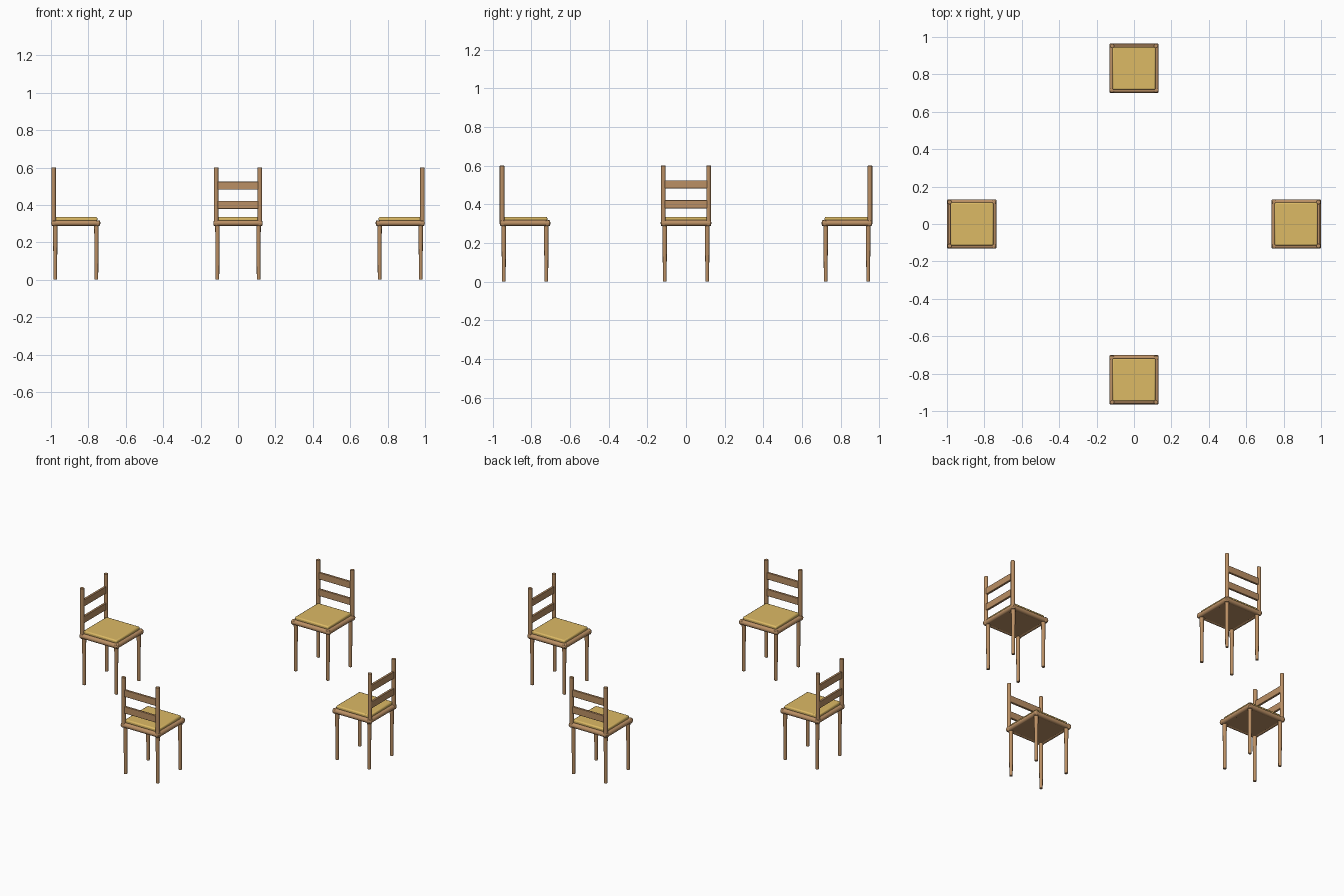
import bpy, math
from mathutils import Matrix, Vector

if "Cube" in bpy.data.objects:
    bpy.data.objects.remove(bpy.data.objects["Cube"])


def material(name, rgb):
    m = bpy.data.materials.new(name)
    m.diffuse_color = (*rgb, 1)
    m.use_nodes = True
    m.node_tree.nodes["Principled BSDF"].inputs["Base Color"].default_value = m.diffuse_color
    return m


WOOD = material("wood", (0.50, 0.28, 0.13))
FABRIC = material("cushion_fabric", (0.72, 0.49, 0.13))


def finish(name, mat, place, bevel=0):
    ob = bpy.context.object
    ob.name = name
    ob.data.materials.append(mat)
    bpy.ops.object.transform_apply(location=False, rotation=False, scale=True)
    if bevel:
        mod = ob.modifiers.new("soft_edges", 'BEVEL')
        mod.width, mod.segments = bevel, 2
    bpy.ops.object.shade_smooth_by_angle(angle=math.radians(40))
    ob.matrix_world = place @ ob.matrix_basis
    return ob


def box(name, loc, size, mat, place, bevel=0):
    bpy.ops.mesh.primitive_cube_add(size=1, location=loc)
    bpy.context.object.scale = size
    return finish(name, mat, place, bevel)


def rod(name, a, b, r1, r2, place, bevel=0.002):
    a, b = Vector(a), Vector(b)
    rot = (b - a).to_track_quat('Z', 'Y').to_euler()
    bpy.ops.mesh.primitive_cone_add(vertices=16, radius1=r1, radius2=r2, depth=(b - a).length,
                                    location=(a + b) / 2, rotation=rot)
    ob = finish(name, WOOD, place)
    if bevel:
        mod = ob.modifiers.new("rounded_ends", 'BEVEL')
        mod.width, mod.segments = bevel, 2
    return ob


def chair(place):
    # seat: base panel, round frame rails, cushion
    box("seat_panel", (0, 0, 0.303), (0.238, 0.238, 0.024), WOOD, place)
    for s in (-1, 1):
        rod("seat_rail_side", (s * .117, -.13, .303), (s * .117, .13, .303), .015, .015, place, .004)
        rod("seat_rail_cross", (-.13, s * .117, .303), (.13, s * .117, .303), .015, .015, place, .004)
    box("cushion", (0, 0, 0.324), (0.23, 0.23, 0.022), FABRIC, place, 0.007)
    # legs and back posts
    for s in (-1, 1):
        for t, name in ((-1, "front_leg"), (1, "back_leg")):
            rod(name, (s * .11, t * .11, 0), (s * .11, t * .11, .30), .0095, .012, place)
        rod("back_post", (s * .117, .119, .303), (s * .117, .119, .6), .012, .012, place)
    # back slats
    for z in (.40, .503):
        box("back_slat", (0, .119, z), (.222, .014, .042), WOOD, place, 0.002)


# four chairs facing the centre
for angle, dist in ((0, .833), (90, .867), (180, .833), (270, .867)):
    chair(Matrix.Rotation(math.radians(angle), 4, 'Z') @ Matrix.Translation((0, dist, 0)))
